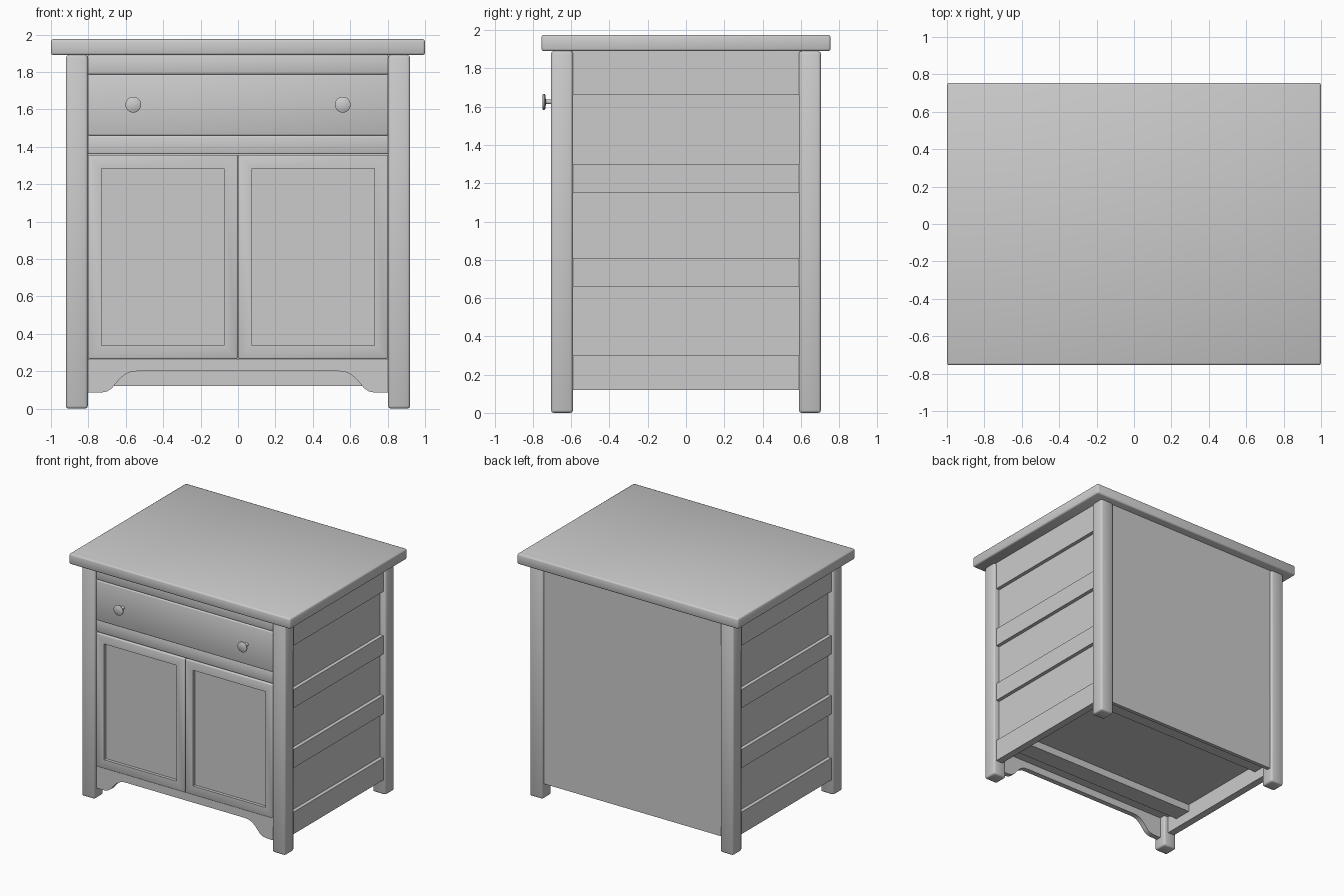
import bpy, bmesh
from math import radians, sin, cos, pi

if "Cube" in bpy.data.objects:
    bpy.data.objects.remove(bpy.data.objects["Cube"])


def finish(name, bm):
    bmesh.ops.recalc_face_normals(bm, faces=bm.faces)
    me = bpy.data.meshes.new(name)
    bm.to_mesh(me)
    bm.free()
    ob = bpy.data.objects.new(name, me)
    bpy.context.collection.objects.link(ob)
    return ob


def box_bm(x, y, z, bevel=0.0, segments=2):
    """Box from (min, max) pairs, with optional rounded edges."""
    bm = bmesh.new()
    bmesh.ops.create_cube(bm, size=1)
    for v in bm.verts:
        for i, (lo, hi) in enumerate((x, y, z)):
            v.co[i] = hi if v.co[i] > 0 else lo
    if bevel:
        bmesh.ops.bevel(bm, geom=bm.edges[:], offset=bevel, segments=segments,
                        profile=0.5, affect='EDGES')
    return bm


def box(name, x, y, z, bevel=0.0):
    return finish(name, box_bm(x, y, z, bevel))


def span(a, b, s):
    return (a, b) if s > 0 else (-b, -a)


# Table top
box("top_board", (-1, 1), (-0.755, 0.755), (1.89, 1.975), 0.012)

# Corner legs
for sx, side in ((-1, "left"), (1, "right")):
    for sy, end in ((-1, "front"), (1, "back")):
        box(f"{end}_{side}_leg", span(0.803, 0.92, sx), span(0.59, 0.705, sy),
            (0, 1.89), 0.014)

# Side panels with raised slats
for s, side in ((-1, "left"), (1, "right")):
    box(f"{side}_panel", span(0.84, 0.87, s), (-0.6, 0.6), (0.12, 1.89))
    for i, z in enumerate(((0.12, 0.30), (0.66, 0.81), (1.15, 1.30), (1.66, 1.89))):
        box(f"{side}_slat_{i + 1}", span(0.86, 0.9, s), (-0.595, 0.595), z)

# Back panel, floor and the two bars under the floor
box("back_panel", (-0.81, 0.81), (0.655, 0.685), (0.12, 1.89))
box("floor_panel", (-0.845, 0.845), (-0.645, 0.66), (0.26, 0.29))
box("front_floor_bar", (-0.84, 0.84), (-0.49, -0.34), (0.2, 0.26))
box("back_floor_bar", (-0.84, 0.84), (0.46, 0.6), (0.2, 0.26))

# Front rails and drawer
box("top_rail", (-0.805, 0.805), (-0.68, -0.63), (1.787, 1.89), 0.008)
box("middle_rail", (-0.805, 0.805), (-0.68, -0.63), (1.36, 1.46), 0.008)
box("drawer_front", (-0.803, 0.803), (-0.688, -0.63), (1.46, 1.787), 0.008)

# Doors with a recessed centre panel
for s, side in ((-1, "left"), (1, "right")):
    b = 0.008
    bm = box_bm(span(0.001, 0.802, s), (-0.688, -0.635), (0.265, 1.357), b)
    bm.normal_update()
    face = min(bm.faces, key=lambda f: f.calc_center_median().y)
    bmesh.ops.inset_region(bm, faces=[face], thickness=0.1 - b)
    inner = bmesh.ops.extrude_discrete_faces(bm, faces=[face])["faces"]
    for v in inner[0].verts:
        v.co.y += 0.025
    finish(f"{side}_door", bm)

# Apron with curved cut-out
half = [(0.54, 0.2), (0.57, 0.197), (0.6, 0.185), (0.628, 0.163), (0.655, 0.133),
        (0.675, 0.108), (0.7, 0.092), (0.735, 0.085), (0.803, 0.085), (0.803, 0.265)]
outline = half + [(-x, z) for x, z in reversed(half)]
bm = bmesh.new()
f = bm.faces.new([bm.verts.new((x, -0.682, z)) for x, z in outline])
ext = bmesh.ops.extrude_face_region(bm, geom=[f])["geom"]
for v in ext:
    if isinstance(v, bmesh.types.BMVert):
        v.co.y = -0.64
finish("apron", bm)

# Round drawer knobs turned around the y axis
profile = [(0.02, -0.68), (0.012, -0.695), (0.012, -0.732), (0.036, -0.735),
           (0.042, -0.739), (0.042, -0.746), (0.037, -0.75)]
n = 24
for s, side in ((-1, "left"), (1, "right")):
    bm = bmesh.new()
    rings = [[bm.verts.new((s * 0.56 + r * cos(2 * pi * k / n), y,
                            1.625 + r * sin(2 * pi * k / n))) for k in range(n)]
             for r, y in profile]
    for a, c in zip(rings, rings[1:]):
        for k in range(n):
            j = (k + 1) % n
            bm.faces.new((a[k], a[j], c[j], c[k]))
    bm.faces.new(rings[0])
    bm.faces.new(rings[-1])
    finish(f"{side}_knob", bm)

# Smooth shading across the rounded edges
for ob in bpy.context.collection.objects:
    ob.select_set(True)
    bpy.context.view_layer.objects.active = ob
bpy.ops.object.shade_smooth_by_angle(angle=radians(50))
